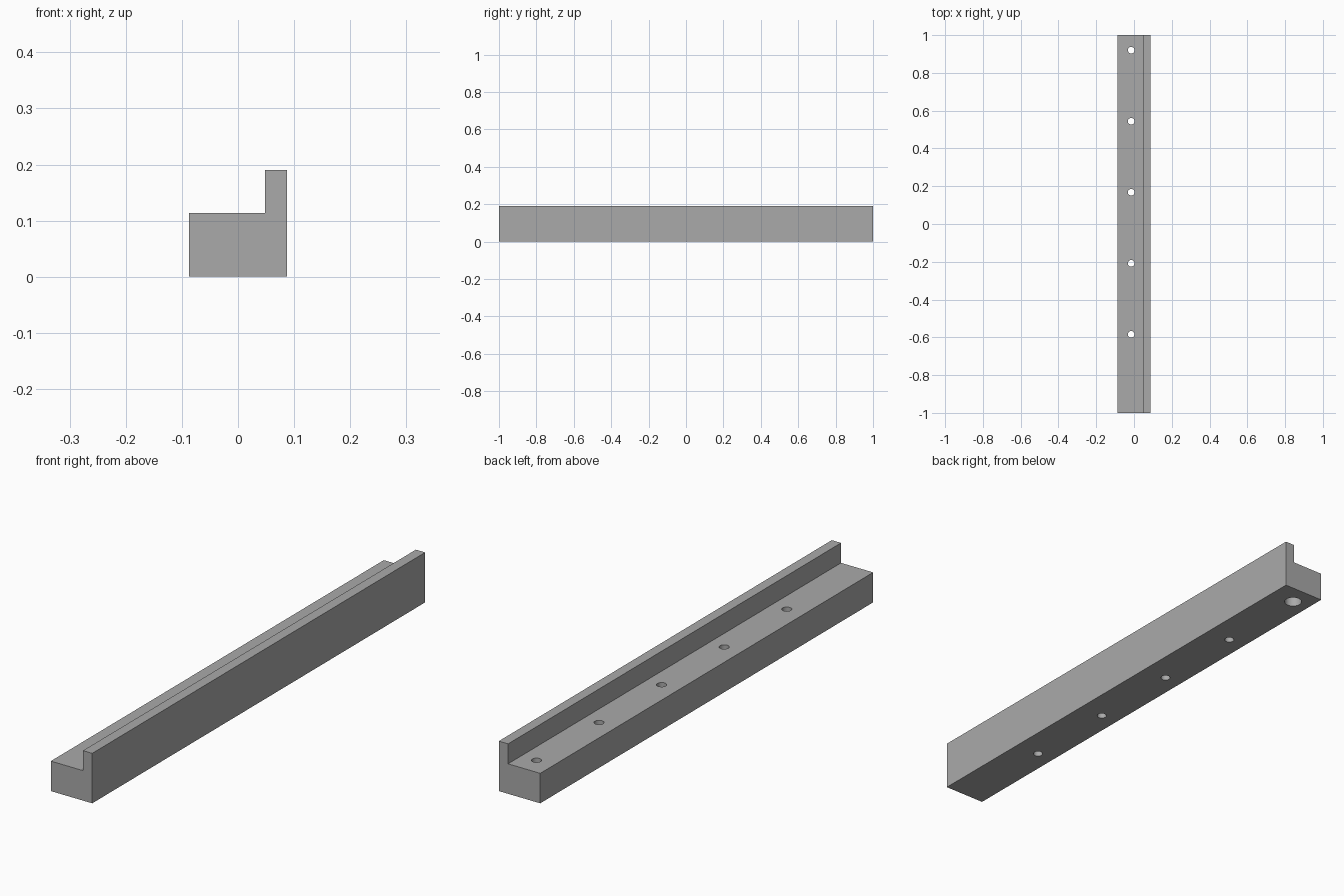
import bpy
import bmesh
from mathutils import Matrix

cube = bpy.data.objects.get("Cube")
if cube:
    bpy.data.objects.remove(cube, do_unlink=True)

grey = bpy.data.materials.new("mid_grey")
grey.use_nodes = True
colour = (0.4, 0.4, 0.4, 1)
grey.diffuse_color = colour
grey.node_tree.nodes["Principled BSDF"].inputs["Base Color"].default_value = colour

HALF_LENGTH = 1.0
HALF_WIDTH = 0.087
BASE_HEIGHT = 0.114
LIP_HEIGHT = 0.19
LIP_INNER = 0.048
HOLE_X = -0.015
HOLE_RADIUS = 0.0175
BORE_RADIUS = 0.032
BORE_DEPTH = 0.06


def make_object(name, bm):
    bmesh.ops.recalc_face_normals(bm, faces=bm.faces)
    mesh = bpy.data.meshes.new(name)
    bm.to_mesh(mesh)
    bm.free()
    mesh.materials.append(grey)
    obj = bpy.data.objects.new(name, mesh)
    bpy.context.collection.objects.link(obj)
    return obj


def add_cylinder(bm, radius, y, low, high):
    bmesh.ops.create_cone(
        bm, cap_ends=True, segments=32, radius1=radius, radius2=radius,
        depth=high - low,
        matrix=Matrix.Translation((HOLE_X, y, (low + high) / 2)))


def cut(target, cutter):
    mod = target.modifiers.new(cutter.name, 'BOOLEAN')
    mod.operation = 'DIFFERENCE'
    mod.solver = 'EXACT'
    mod.object = cutter
    bpy.context.view_layer.objects.active = target
    bpy.ops.object.modifier_apply(modifier=mod.name)
    bpy.data.objects.remove(cutter, do_unlink=True)


# L-shaped rail: profile extruded along its length
profile = [(-HALF_WIDTH, 0), (HALF_WIDTH, 0), (HALF_WIDTH, LIP_HEIGHT),
           (LIP_INNER, LIP_HEIGHT), (LIP_INNER, BASE_HEIGHT),
           (-HALF_WIDTH, BASE_HEIGHT)]
bm = bmesh.new()
end = bm.faces.new([bm.verts.new((x, -HALF_LENGTH, z)) for x, z in profile])
side = bmesh.ops.extrude_face_region(bm, geom=[end])
moved = [v for v in side["geom"] if isinstance(v, bmesh.types.BMVert)]
bmesh.ops.translate(bm, verts=moved, vec=(0, 2 * HALF_LENGTH, 0))
rail = make_object("rail", bm)

# Row of through holes
bm = bmesh.new()
hole_rows = [0.92 - 0.376 * i for i in range(5)]
for y in hole_rows:
    add_cylinder(bm, HOLE_RADIUS, y, -0.05, BASE_HEIGHT + 0.05)
cut(rail, make_object("hole_cutter", bm))

# Wider bore under the rearmost hole
bm = bmesh.new()
add_cylinder(bm, BORE_RADIUS, hole_rows[0], -0.05, BORE_DEPTH)
cut(rail, make_object("bore_cutter", bm))

# Smooth hole walls with sharp rims
bpy.ops.object.select_all(action='DESELECT')
rail.select_set(True)
bpy.context.view_layer.objects.active = rail
bpy.ops.object.shade_smooth_by_angle()
